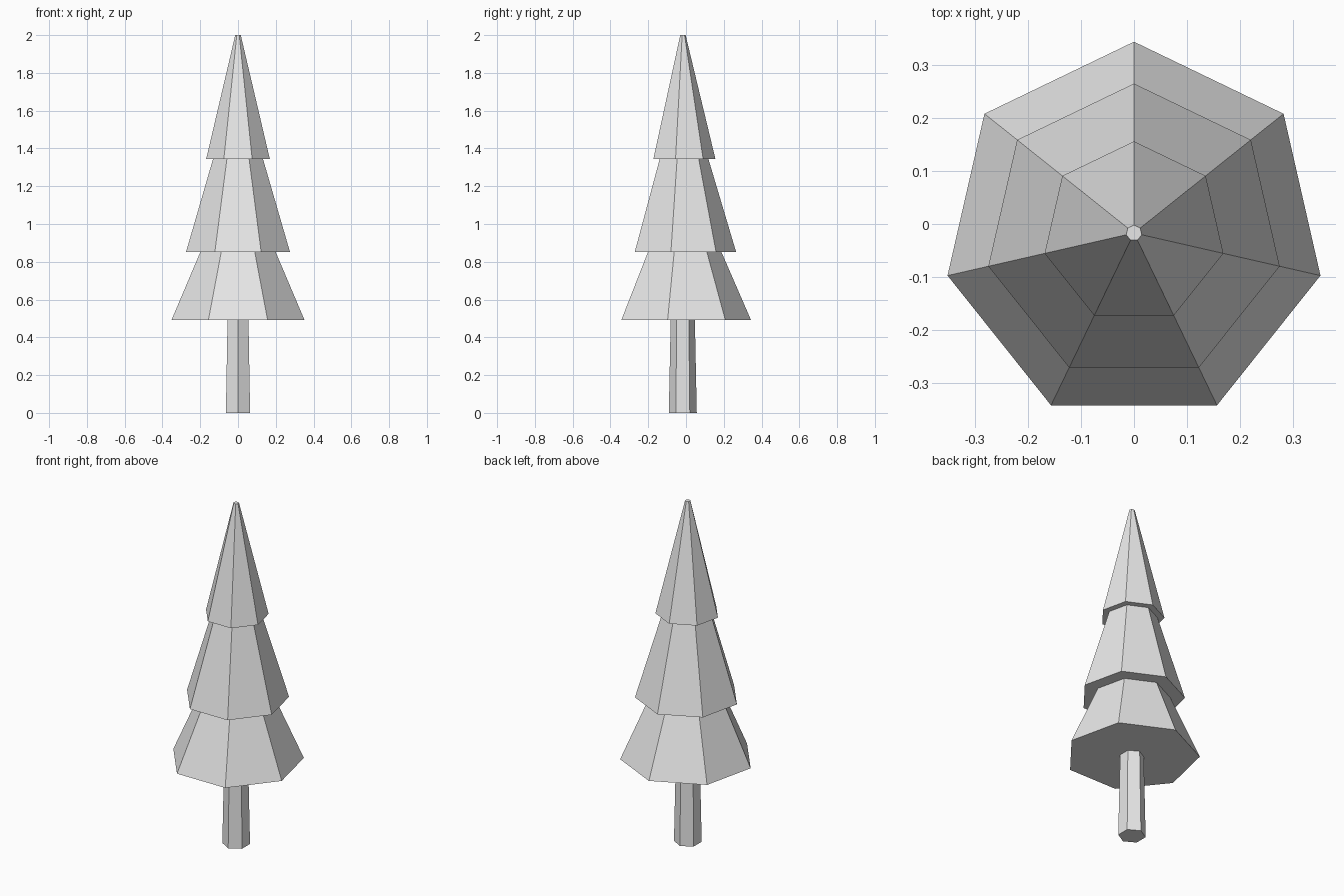
import bpy
import math

cube = bpy.data.objects.get("Cube")
if cube:
    bpy.data.objects.remove(cube, do_unlink=True)

# One plain colour for the whole tree
grey = bpy.data.materials.new("light grey")
grey.use_nodes = True
grey.diffuse_color = (0.8, 0.8, 0.8, 1)
grey.node_tree.nodes["Principled BSDF"].inputs["Base Color"].default_value = (0.8, 0.8, 0.8, 1)

CENTRE_Y = -0.017


def tapered_prism(name, sides, z0, z1, r0, r1):
    """Flat-sided frustum with one corner pointing to the back (+y)."""
    verts = []
    for z, r in ((z0, r0), (z1, r1)):
        for i in range(sides):
            a = math.pi / 2 + math.tau * i / sides
            verts.append((r * math.cos(a), CENTRE_Y + r * math.sin(a), z))
    faces = [tuple(reversed(range(sides))), tuple(range(sides, 2 * sides))]
    for i in range(sides):
        j = (i + 1) % sides
        faces.append((i, j, sides + j, sides + i))
    mesh = bpy.data.meshes.new(name)
    mesh.from_pydata(verts, [], faces)
    mesh.materials.append(grey)
    obj = bpy.data.objects.new(name, mesh)
    bpy.context.collection.objects.link(obj)
    return obj


# Six-sided trunk
tapered_prism("trunk", 6, 0, 0.492, 0.074, 0.064)

# Three seven-sided foliage tiers
tapered_prism("lower_foliage", 7, 0.492, 0.853, 0.361, 0.204)
tapered_prism("middle_foliage", 7, 0.853, 1.343, 0.282, 0.136)
tapered_prism("upper_foliage", 7, 1.343, 2.0, 0.173, 0.015)
